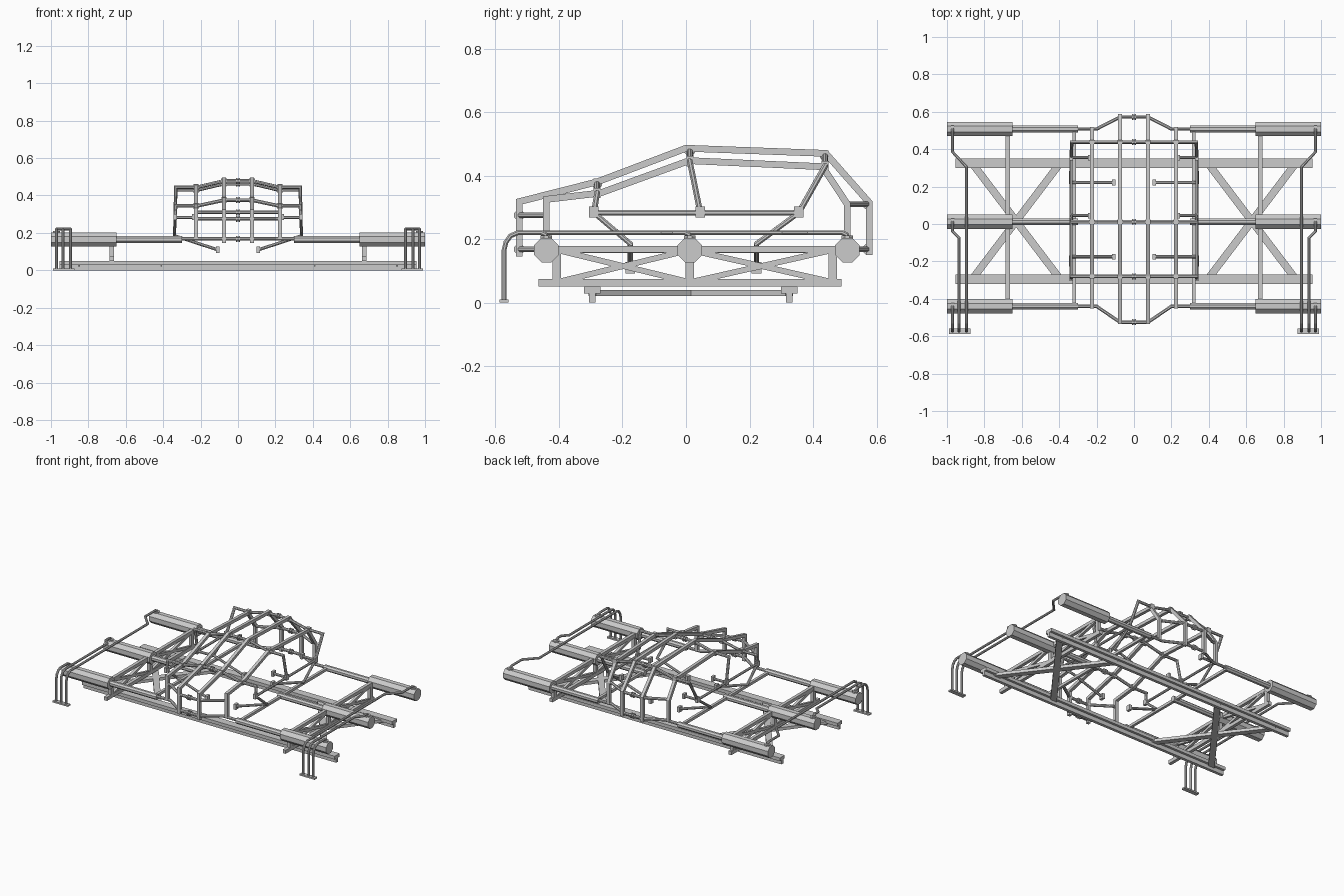
import bpy, bmesh, math
from mathutils import Vector, Matrix

if "Cube" in bpy.data.objects:
    bpy.data.objects.remove(bpy.data.objects["Cube"])


def new_object(name, bm):
    bmesh.ops.recalc_face_normals(bm, faces=bm.faces)
    me = bpy.data.meshes.new(name)
    bm.to_mesh(me)
    bm.free()
    ob = bpy.data.objects.new(name, me)
    bpy.context.collection.objects.link(ob)
    return ob


def add_tube(bm, pts, r, sides=8):
    """Mitred faceted tube swept along a polyline."""
    p = [Vector(q) for q in pts]
    d = [(b - a).normalized() for a, b in zip(p, p[1:])]
    ref = Vector((0, 0, 1)) if abs(d[0].z) < 0.9 else Vector((1, 0, 0))
    u = d[0].cross(ref).normalized()
    v = d[0].cross(u)
    R = r / math.cos(math.pi / sides)
    ang = [2 * math.pi * (k + 0.5) / sides for k in range(sides)]
    ring = [p[0] + u * R * math.cos(a) + v * R * math.sin(a) for a in ang]
    rings = [[bm.verts.new(c) for c in ring]]
    for i, s in enumerate(d):
        n = (s + d[i + 1]).normalized() if i + 1 < len(d) else s
        ring = [c + s * ((p[i + 1] - c).dot(n) / s.dot(n)) for c in ring]
        rings.append([bm.verts.new(c) for c in ring])
    for a, b in zip(rings, rings[1:]):
        for k in range(sides):
            j = (k + 1) % sides
            bm.faces.new((a[k], a[j], b[j], b[k]))
    bm.faces.new(rings[0])
    bm.faces.new(rings[-1])


def add_box(bm, c, s):
    m = Matrix.Translation(c) @ Matrix.Diagonal((*s, 1))
    bmesh.ops.create_cube(bm, size=1, matrix=m)


def both(pts):
    return [pts, [(-x, y, z) for x, y, z in pts]]


def tubes(name, paths, r, sides=8):
    bm = bmesh.new()
    for q in paths:
        add_tube(bm, q, r, sides)
    return new_object(name, bm)


def boxes(name, items):
    bm = bmesh.new()
    for c, s in items:
        add_box(bm, c, s)
    return new_object(name, bm)


def couplings(name, spots):
    """Pairs of flange discs at the middle of each cross bar."""
    tubes(name, [[(sx * 0.004, y, z), (sx * 0.012, y, z)]
                 for y, z in spots for sx in (-1, 1)], 0.016)


ZT = 0.165
ROWS = (-0.44, 0.012, 0.508)

# main cross tubes: thick tanks at the ends, thinner necks inwards
tubes("end_tanks", [q for y in ROWS for q in both([(0.65, y, ZT), (1, y, ZT)])], 0.038)
tubes("tank_necks", [q for y in ROWS for q in both([(0.3, y, ZT), (0.66, y, ZT)])], 0.018)

# front and rear bows joining the two sides
def bow(y0, y1, z, x0):
    return [(-x0, y0, z), (-0.2, y0, z), (-0.075, y1, z),
            (0.075, y1, z), (0.2, y0, z), (x0, y0, z)]

tubes("bow_bars", [bow(-0.44, -0.525, 0.168, 0.31), bow(0.508, 0.572, 0.168, 0.31),
                   bow(-0.44, -0.525, 0.275, 0.235), bow(0.508, 0.572, 0.31, 0.235)], 0.009)
couplings("bow_couplings", [(-0.525, 0.168), (0.572, 0.168), (-0.525, 0.275), (0.572, 0.31)])

# cage: long arched rails
inner = [(-0.525, 0.145), (-0.525, 0.318), (-0.28, 0.38), (0.0, 0.486),
         (0.44, 0.47), (0.577, 0.315), (0.577, 0.15)]
outer = [(-0.44, 0.165), (-0.44, 0.325), (-0.27, 0.345), (0.01, 0.447),
         (0.43, 0.428), (0.508, 0.31), (0.508, 0.165)]
tubes("inner_arch_rails", [q for q in both([(0.075, y, z) for y, z in inner])], 0.0105, 4)
tubes("outer_arch_rails", [q for q in both([(0.225, y, z) for y, z in outer])], 0.0105, 4)

# cage: cross hoops with their legs
HOOPS = ((-0.28, 0.345, 0.375, -0.29), (0.012, 0.445, 0.478, 0.045), (0.438, 0.43, 0.463, 0.355))
hoops = []
for y, z0, z1, yl in HOOPS:
    half = [(0.075, y, z1), (0.215, y, z0), (0.333, y, z0), (0.336, yl, 0.283)]
    hoops.append([(-a, b, c) for a, b, c in reversed(half)] + half)
tubes("cage_hoops", hoops, 0.009)
couplings("hoop_couplings", [(y, z1) for y, z0, z1, yl in HOOPS])
boxes("hoop_clamps", [((s * x, y, z), (0.028, 0.022, 0.032)) for y, z0, z1, yl in HOOPS
                      for x, z in ((0.075, z1), (0.225, z0)) for s in (-1, 1)])

# side rails, stubs and their joints
tubes("side_rails", both([(0.336, -0.29, 0.283), (0.336, 0.36, 0.283)]), 0.008)
boxes("side_rail_joints", [((s * 0.336, h[3], 0.285), (0.018, 0.03, 0.034))
                           for h in HOOPS for s in (-1, 1)])
tubes("side_stubs", [q for y in (0.045, 0.355)
                     for q in both([(0.336, y, 0.283), (0.24, y, 0.283)])], 0.008)
boxes("stub_clamps", [((s * 0.237, y, 0.285), (0.016, 0.03, 0.034))
                      for y in (0.045, 0.355) for s in (-1, 1)])

# lower arms reaching in under the cage
arms = []
for ya, yb in ((-0.29, -0.175), (0.355, 0.222)):
    arms += both([(0.336, ya, 0.283), (0.34, yb, 0.185), (0.11, yb, 0.11)])
tubes("lower_arms", arms, 0.008)
boxes("arm_pads", [((s * 0.108, y, 0.11), (0.018, 0.03, 0.036))
                   for y in (-0.175, 0.222) for s in (-1, 1)])

# longitudinal top bars beside the cage
tubes("inner_long_bars", both([(0.32, -0.44, ZT), (0.32, 0.508, ZT)]), 0.009, 4)

# side trusses with crossed bracing
truss, brace = [], []
for s in (-1, 1):
    x = s * 0.675
    truss += [((x, 0.034, 0.168), (0.022, 0.93, 0.022)),
              ((x, 0.0125, 0.062), (0.022, 0.955, 0.024))]
    truss += [((x, y, 0.115), (0.022, 0.026, 0.11)) for y in (-0.407, 0.012, 0.462)]
    for a, b in ((-0.4, 0.005), (0.02, 0.455)):
        brace += [[(x, a, 0.164), (x, b, 0.066)], [(x, a, 0.066), (x, b, 0.164)]]
boxes("side_trusses", truss)
tubes("truss_braces", brace, 0.009, 4)

# base: T-section beams and crossed floor braces
boxes("base_beams", [q for y in (-0.295, 0.325) for q in (
    ((0, y, 0.039), (1.91, 0.052, 0.022)), ((0, y, 0.016), (1.91, 0.02, 0.032)))])
bm = bmesh.new()
for s in (-1, 1):
    for d in (-1, 1):
        a = Vector((s * 0.63 - d * 0.235, -0.295, 0.03))
        b = Vector((s * 0.63 + d * 0.235, 0.325, 0.03))
        v = b - a
        m = (Matrix.Translation((a + b) / 2) @ Matrix.Rotation(math.atan2(v.y, v.x), 4, 'Z')
             @ Matrix.Diagonal((v.length, 0.04, 0.02, 1)))
        bmesh.ops.create_cube(bm, size=1, matrix=m)
new_object("floor_braces", bm)

# supply pipes: rise from the foot plate, run back and drop into each tank
pipes = []
for x, y_turn, y_in, y_end in ((0.97, None, None, ROWS[0]), (0.935, -0.075, -0.04, ROWS[1]),
                               (0.895, 0.305, 0.385, ROWS[2])):
    q = [(x, -0.573, 0.005), (x, -0.573, 0.165), (x, -0.567, 0.19),
         (x, -0.553, 0.21), (x, -0.53, 0.22)]
    if y_turn is not None:
        q += [(x, y_turn, 0.22), (0.97, y_in, 0.22)]
    q += [(0.97, y_end - 0.015, 0.22), (0.97, y_end - 0.003, 0.214), (0.97, y_end, 0.19)]
    pipes += both(q)
tubes("supply_pipes", pipes, 0.0075)
tubes("pipe_sockets", [q for y in ROWS for q in both([(0.97, y, 0.195), (0.97, y, 0.211)])], 0.018)
boxes("pipe_foot_plates", [((s * 0.932, -0.573, 0.005), (0.115, 0.028, 0.01)) for s in (-1, 1)])
